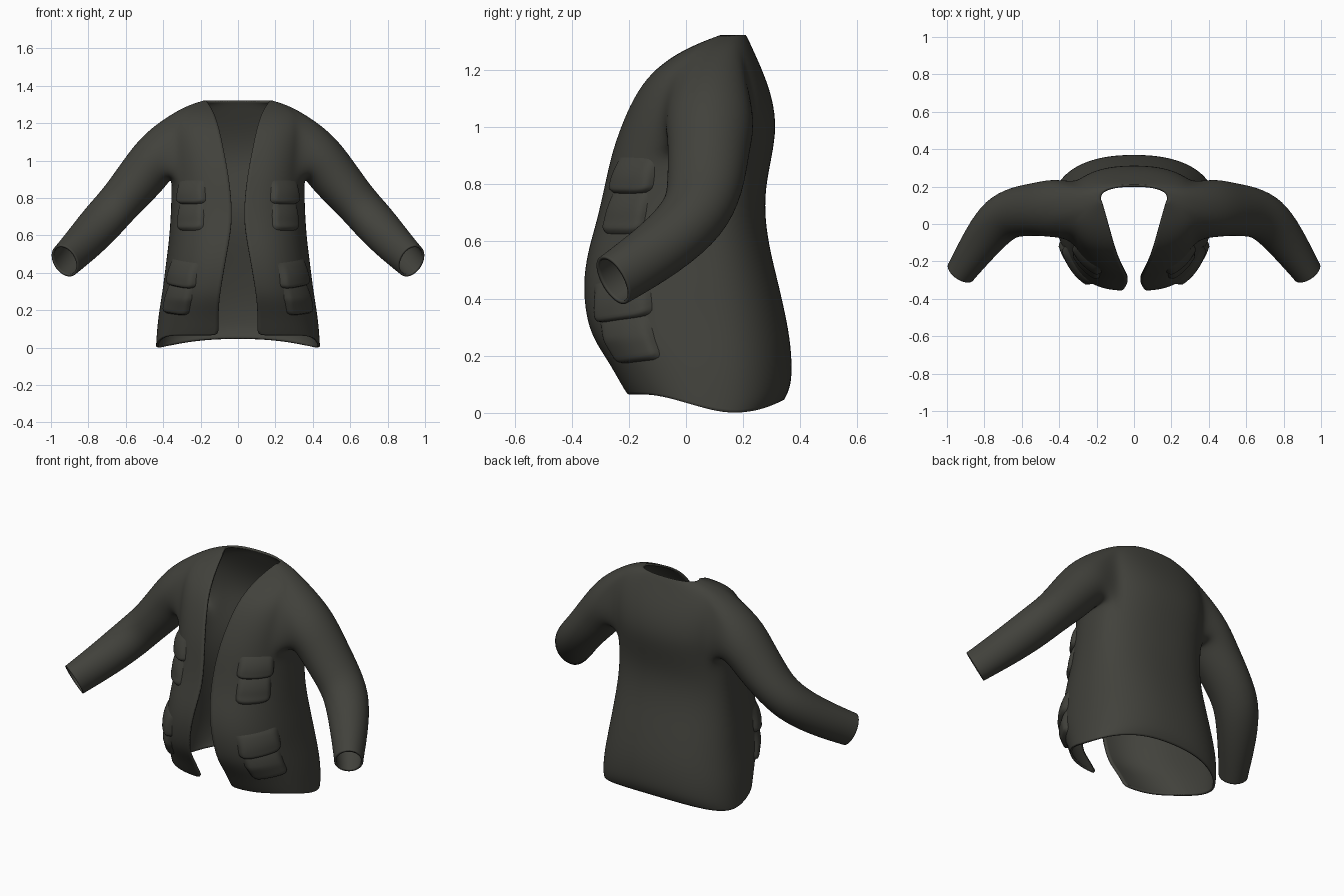
import bpy, bmesh, math
from mathutils import Vector

if "Cube" in bpy.data.objects:
    bpy.data.objects.remove(bpy.data.objects["Cube"])

cloth = bpy.data.materials.new("dark olive cloth")
cloth.diffuse_color = (0.054, 0.054, 0.045, 1)
cloth.use_nodes = True
cloth.node_tree.nodes["Principled BSDF"].inputs["Base Color"].default_value = cloth.diffuse_color

# Body profile per height: z, front gap, front y, half width, widest y, back y
LEVELS = [
    (0.00, .105, -.205, .440, .10, .345), (0.04, .105, -.225, .438, .10, .370),
    (0.14, .105, -.270, .430, .10, .372), (0.24, .100, -.325, .415, .09, .365),
    (0.34, .088, -.350, .400, .08, .350), (0.45, .070, -.360, .387, .07, .325),
    (0.56, .050, -.345, .372, .07, .297), (0.67, .033, -.312, .363, .07, .278),
    (0.78, .035, -.287, .358, .08, .277), (0.90, .048, -.262, .356, .085, .302),
    (1.00, .065, -.228, .366, .09, .318), (1.10, .085, -.185, .372, .095, .304),
    (1.19, .105, -.125, .372, .10, .272), (1.26, .130, -.030, .340, .11, .240),
    (1.30, .155, .060, .255, .13, .222), (1.322, .172, .120, .180, .14, .210)]
QUARTER = 8            # columns from front edge to side, and from side to back


def body_point(level, s):
    """s runs 0 at the front edge, 1 at the side, 2 at the middle of the back."""
    z, gap, yf, hw, yc, yb = level
    a = min(s, 2 - s) * math.pi / 2
    sn, cs = max(math.sin(a), 0) ** .87, max(math.cos(a), 0) ** .87
    if s <= 1:
        x, y = gap + (hw - gap) * sn, yc + (yf - yc) * cs
    else:
        x, y = hw * sn, yc + (yb - yc) * cs
    # Curved hem: raised at the front and at the middle of the back
    if y < .17:
        f = min((.17 - y) / .32, 1)
        lift = .065 * f * f * (3 - 2 * f)
    else:
        lift = .05 * ((y - .17) / .18) ** 2
    return Vector((x, y, z + lift * max(0, 1 - z / .34)))


def level_at(z):
    for a, b in zip(LEVELS, LEVELS[1:]):
        if z <= b[0]:
            f = (z - a[0]) / (b[0] - a[0])
            return [p + (q - p) * f for p, q in zip(a, b)]
    return LEVELS[-1]


def finish(name, bm, subdiv, thickness):
    me = bpy.data.meshes.new(name)
    bm.to_mesh(me)
    bm.free()
    me.materials.append(cloth)
    me.shade_smooth()
    ob = bpy.data.objects.new(name, me)
    bpy.context.collection.objects.link(ob)
    mirror = ob.modifiers.new("mirror", 'MIRROR')
    mirror.merge_threshold = .0005
    if subdiv:
        sub = ob.modifiers.new("smooth", 'SUBSURF')
        sub.levels = sub.render_levels = subdiv
    if thickness:
        sol = ob.modifiers.new("cloth_thickness", 'SOLIDIFY')
        sol.thickness, sol.offset = thickness, -1
    return ob


# Jacket body, one half, with an armhole left open at the side
bm = bmesh.new()
cols = 2 * QUARTER
grid = [[bm.verts.new(body_point(lv, j / QUARTER)) for j in range(cols + 1)] for lv in LEVELS]
for row in grid:
    row[-1].co.x = 0
R0, R1, C0, C1 = 9, 13, 5, 11
for i in range(len(LEVELS) - 1):
    for j in range(cols):
        if not (R0 <= i < R1 and C0 <= j < C1):
            bm.faces.new((grid[i][j], grid[i][j + 1], grid[i + 1][j + 1], grid[i + 1][j]))

# Sleeve grown from the armhole: centre, horizontal radius, vertical radius
SLEEVE = [((.435, .085, 1.020), .160, .148), ((.510, .080, .920), .143, .134),
          ((.620, .068, .790), .138, .118), ((.712, .035, .688), .130, .116),
          ((.810, -.085, .577), .110, .108), ((.910, -.233, .478), .084, .098),
          ((.925, -.255, .464), .082, .096)]
loop = ([grid[R0][j] for j in range(C0, C1 + 1)]
        + [grid[i][C1] for i in range(R0 + 1, R1)]
        + [grid[R1][j] for j in range(C1, C0 - 1, -1)]
        + [grid[i][C0] for i in range(R1 - 1, R0, -1)])
n = len(loop)
centres = [Vector(s[0]) for s in SLEEVE]
for k, (_, rh, rv) in enumerate(SLEEVE):
    c = centres[k]
    if k == 0:
        t = Vector((.88, 0, -.47))
    else:
        t = (centres[min(k + 1, len(centres) - 1)] - centres[k - 1]).normalized()
    h = Vector((-t.y, t.x, 0)).normalized()
    up = t.cross(h)
    ring = []
    for i in range(n):
        a = -math.pi / 2 + (i - (C1 - C0) / 2) * 2 * math.pi / n
        ring.append(bm.verts.new(c + h * rh * math.cos(a) + up * rv * math.sin(a)))
    for i in range(n):
        m = (i + 1) % n
        bm.faces.new((loop[i], loop[m], ring[m], ring[i]))
    loop = ring
finish("jacket", bm, 2, .012)


# Pockets and flaps: padded patches that follow the body
def pocket(name, s0, s1, z0, z1, depth, top_taper, slope):
    bm = bmesh.new()
    nu, nv = 18, 16
    rows = []
    for iv in range(nv + 1):
        v = iv / nv
        row = []
        for iu in range(nu + 1):
            u = iu / nu
            s, z = s0 + (s1 - s0) * u, z0 + (z1 - z0) * v + slope * u
            # rounded lower corners
            z += .02 * abs(2 * u - 1) ** 5 * (1 - v)
            p = body_point(level_at(z), s)
            du = body_point(level_at(z), s + .02) - p
            dv = body_point(level_at(z + .02), s) - p
            e = min(1, u / .14, (1 - u) / .14) * min(1, v / .1) * min(1, (1 - v) / top_taper)
            e = e * (2 - e)
            row.append(bm.verts.new(p + du.cross(dv).normalized() * (depth * e - .006)))
        rows.append(row)
    for iv in range(nv):
        for iu in range(nu):
            bm.faces.new((rows[iv][iu], rows[iv][iu + 1], rows[iv + 1][iu + 1], rows[iv + 1][iu]))
    finish(name, bm, 0, 0)


pocket("chest_pockets", .26, .66, .625, .79, .022, .6, 0)
pocket("chest_pocket_flaps", .24, .68, .765, .90, .027, .7, 0)
pocket("lower_pockets", .28, .72, .125, .34, .024, .6, .025)
pocket("lower_pocket_flaps", .26, .74, .30, .45, .027, .7, .035)
